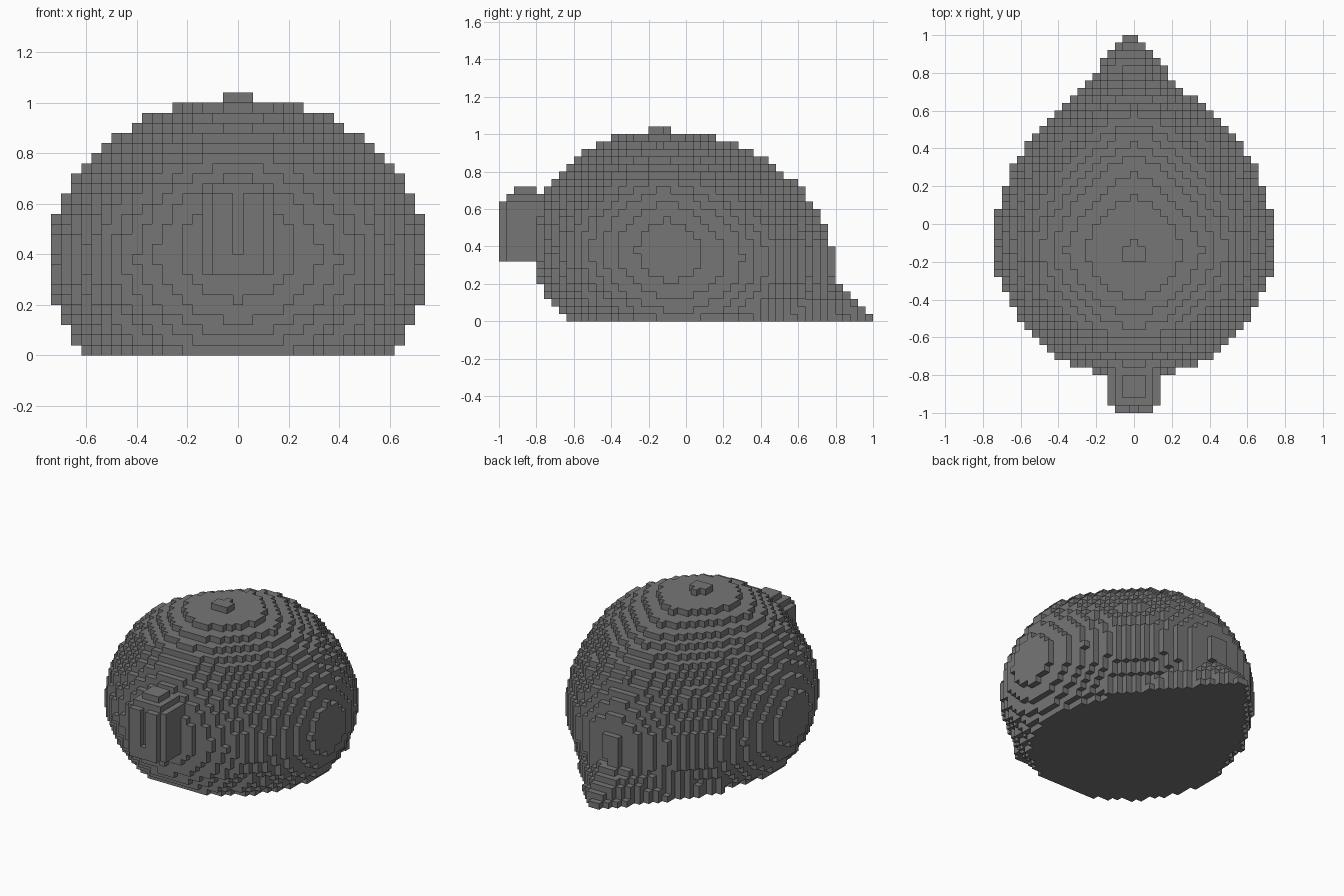
import bpy
import bmesh
from math import sqrt
from mathutils import Vector

cube = bpy.data.objects.get("Cube")
if cube:
    bpy.data.objects.remove(cube, do_unlink=True)

STEP = 0.04

grey = bpy.data.materials.new("stone_grey")
grey.use_nodes = True
colour = (0.18, 0.18, 0.18, 1)
grey.diffuse_color = colour
grey.node_tree.nodes["Principled BSDF"].inputs["Base Color"].default_value = colour


def in_body(x, y, z):
    """Rounded shell, tapered at the back, leaning forward, eased near the top."""
    h = z - 0.38
    back = y + 0.075 + 0.15 * h
    front = y + 0.075 + 0.09 * h
    dx, dz = abs(x) / 0.745, abs(h) / 0.643
    if back > 0:
        dy, power = back / 0.86, 1.75
    else:
        dy, power = abs(front) / 0.743, 2
    flat = (dx ** power + dy ** power) ** (2 / power)
    ease = 0.4 if h > 0 else 0.08
    return flat + dz ** 2 + ease * dx * dy * dz <= 1


def in_tail(x, y, z):
    """Cone lying on the ground, pointing backwards."""
    across = (x + 0.02 * max(0, y)) / 0.93
    return y > 0.36 and sqrt(across ** 2 + z * z) <= 0.035 + 0.87 * (1 - y)


def in_snout(x, y, z):
    """Blunt block with a stepped top and a shallow groove in its face."""
    if y > -0.76 or z < 0.32 or abs(x) > 0.15:
        return False
    top = 0.72 - max(0, abs(x) - 0.05) * 1.2
    if y < -0.96:
        groove = abs(x) < 0.01 and z > 0.4
        return abs(x) < 0.11 and z < 0.64 and not groove
    if y < -0.92 or y > -0.8:
        top = min(top, 0.68)
    return z < top


def centre(cell):
    i, j, k = cell
    return Vector((i * STEP, (j + 0.5) * STEP, (k + 0.5) * STEP))


# Sort every filled cell into the part it belongs to
parts = {"body": in_body, "tail": in_tail, "snout": in_snout}
cells = {}
for i in range(-20, 21):
    for j in range(-25, 25):
        for k in range(27):
            for name, inside in parts.items():
                if inside(*centre((i, j, k))):
                    cells[i, j, k] = name
                    break


def block_part(name):
    """Join the outward block faces of one part into an object."""
    bm = bmesh.new()
    corners = {}

    def corner(p):
        key = tuple(round(c / STEP * 2) for c in p)
        if key not in corners:
            corners[key] = bm.verts.new(p)
        return corners[key]

    for cell, owner in cells.items():
        if owner != name:
            continue
        for axis in range(3):
            for sign in (-1, 1):
                near = list(cell)
                near[axis] += sign
                if tuple(near) in cells:
                    continue
                n, u, v = (Vector() for _ in range(3))
                n[axis] = sign * STEP / 2
                u[(axis + 1) % 3] = sign * STEP / 2
                v[(axis + 2) % 3] = STEP / 2
                mid = centre(cell) + n
                quad = (mid - u - v, mid + u - v, mid + u + v, mid - u + v)
                bm.faces.new([corner(p) for p in quad])
    mesh = bpy.data.meshes.new(name)
    bm.to_mesh(mesh)
    bm.free()
    mesh.materials.append(grey)
    bpy.context.collection.objects.link(bpy.data.objects.new(name, mesh))


for part in parts:
    block_part(part)
